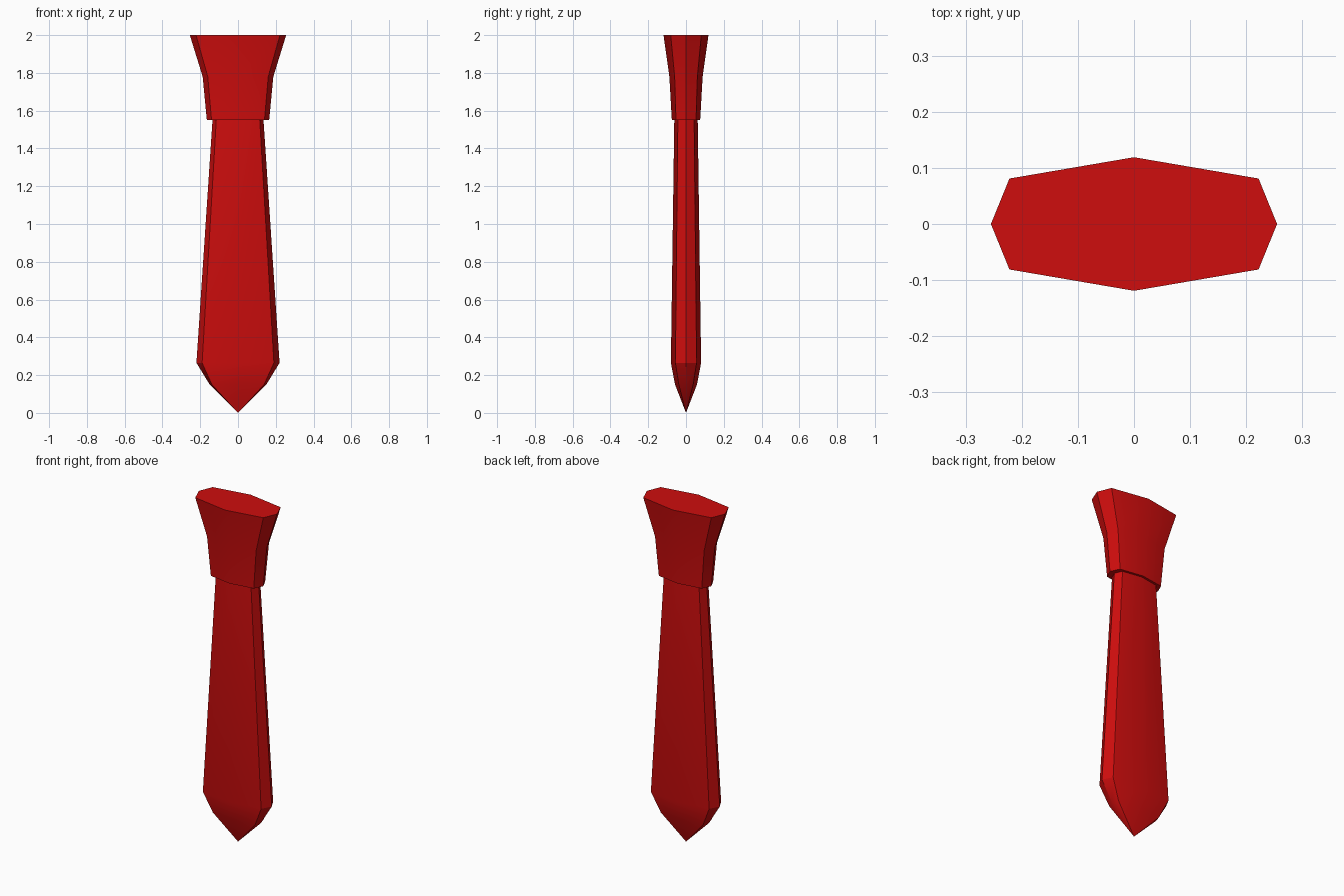
import bpy, bmesh, math

if "Cube" in bpy.data.objects:
    bpy.data.objects.remove(bpy.data.objects["Cube"])

red = bpy.data.materials.new("red fabric")
red.diffuse_color = (0.62, 0.004, 0.004, 1)
red.use_nodes = True
red.node_tree.nodes["Principled BSDF"].inputs["Base Color"].default_value = red.diffuse_color


def section(w, a, b, d):
    # eight-sided flattened outline: side tip, shoulder corner, front ridge
    return [(w, 0), (a, b), (0, d), (-a, b), (-w, 0), (-a, -b), (0, -d), (a, -b)]


def loft(name, rings, tip=None, cap_top=False, cap_bottom=False):
    # rings run upward: (z, side, corner x, corner y, ridge)
    bm = bmesh.new()
    loops = [[bm.verts.new((x, y, z)) for x, y in section(*dims)] for z, *dims in rings]
    for lo, hi in zip(loops, loops[1:]):
        for i in range(8):
            j = (i + 1) % 8
            bm.faces.new((lo[i], lo[j], hi[j], hi[i]))
    if tip is not None:
        point = bm.verts.new((0, 0, tip))
        for i in range(8):
            bm.faces.new((point, loops[0][(i + 1) % 8], loops[0][i]))
    if cap_bottom:
        bm.faces.new(loops[0][::-1])
    if cap_top:
        bm.faces.new(loops[-1])
    bmesh.ops.recalc_face_normals(bm, faces=bm.faces)
    mesh = bpy.data.meshes.new(name)
    bm.to_mesh(mesh)
    bm.free()
    mesh.materials.append(red)
    ob = bpy.data.objects.new(name, mesh)
    bpy.context.collection.objects.link(ob)
    bpy.ops.object.select_all(action='DESELECT')
    ob.select_set(True)
    bpy.context.view_layer.objects.active = ob
    bpy.ops.object.shade_smooth_by_angle(angle=math.radians(30))


# hanging blade, widening down to a pointed end
loft("tie_blade", [
    (0.15, 0.150, 0.138, 0.038, 0.058),
    (0.265, 0.220, 0.190, 0.056, 0.080),
    (1.55, 0.135, 0.115, 0.043, 0.062),
], tip=0.0)

# flared knot
loft("tie_knot", [
    (1.55, 0.165, 0.140, 0.053, 0.075),
    (1.78, 0.187, 0.160, 0.060, 0.088),
    (2.00, 0.255, 0.222, 0.081, 0.119),
], cap_top=True, cap_bottom=True)
